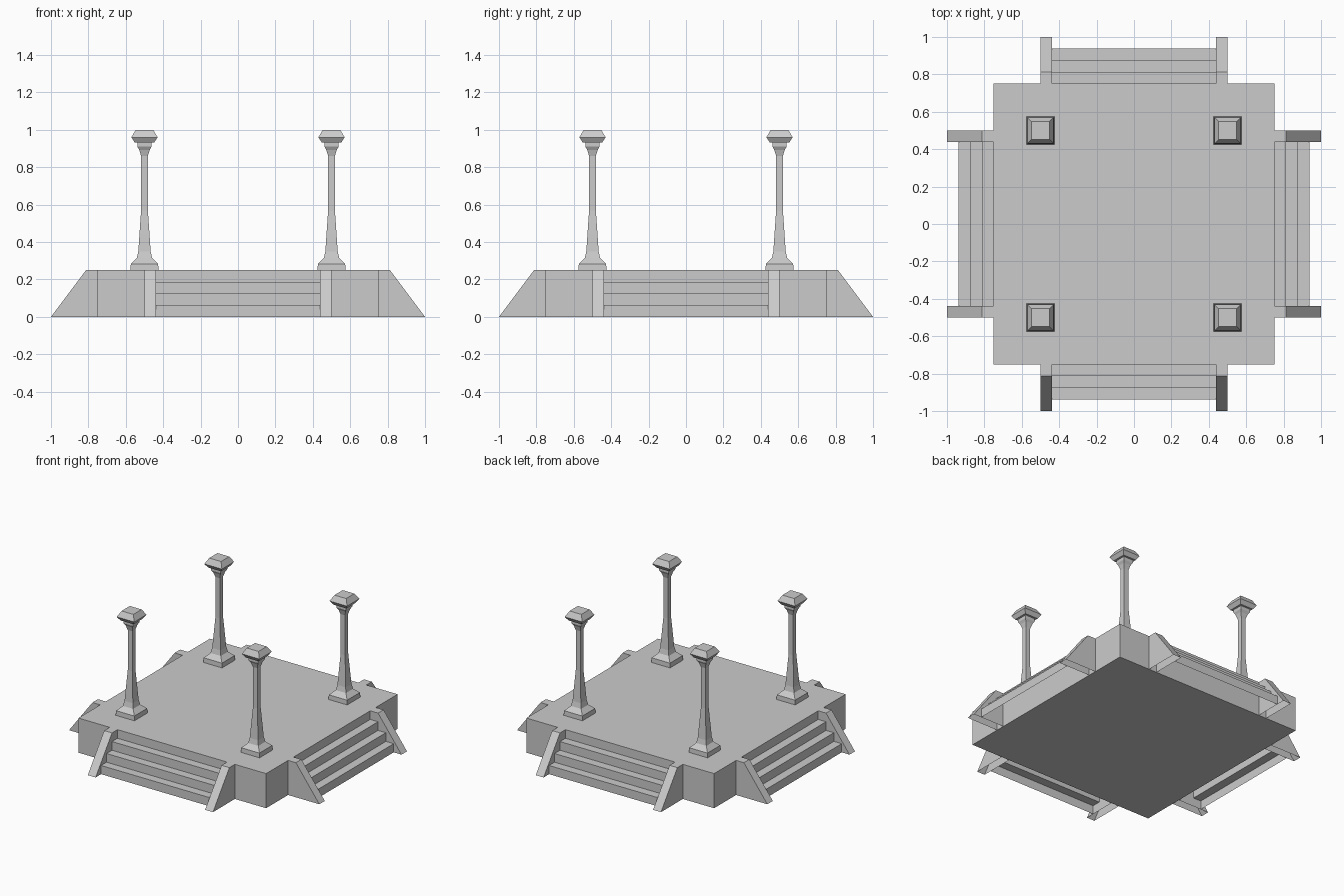
import bpy
import math

if "Cube" in bpy.data.objects:
    bpy.data.objects.remove(bpy.data.objects["Cube"])


def make_object(name, verts, faces, loc=(0, 0, 0), turn=0.0):
    mesh = bpy.data.meshes.new(name)
    mesh.from_pydata(verts, [], faces)
    mesh.update()
    ob = bpy.data.objects.new(name, mesh)
    ob.location = loc
    ob.rotation_euler.z = turn
    bpy.context.collection.objects.link(ob)
    return ob


def strip(path, y0, y1, close_to=None):
    """Sweep an open x-z path along y; close_to adds side walls down to that point."""
    pts = path + ([close_to] if close_to else [])
    n = len(pts)
    verts = [(x, y0, z) for x, z in pts] + [(x, y1, z) for x, z in pts]
    faces = [(i, i + n, i + n + 1, i + 1) for i in range(len(path) - 1)]
    if close_to:
        faces += [tuple(range(n)), tuple(reversed(range(n, 2 * n)))]
    return verts, faces


def square_lathe(profile):
    """Stack square rings of (half width, z) into a capped solid."""
    verts, faces = [], []
    for r, z in profile:
        verts += [(-r, -r, z), (r, -r, z), (r, r, z), (-r, r, z)]
    for k in range(len(profile) - 1):
        for i in range(4):
            a, b = 4 * k + i, 4 * k + (i + 1) % 4
            faces.append((a, b, b + 4, a + 4))
    top = 4 * (len(profile) - 1)
    faces += [(3, 2, 1, 0), (top, top + 1, top + 2, top + 3)]
    return verts, faces


# Main square platform
make_object("platform", *square_lathe([(0.75, 0), (0.75, 0.25)]))

# Three-step flights with sloped side walls, one per side, open underneath
steps = [(0.9375, 0)]
for i in range(3):
    x, z = 0.9375 - 0.0625 * i, 0.0625 * (i + 1)
    steps += [(x, z), (x - 0.0625, z)]
    if i < 2:
        continue
cheek = [(1.0, 0), (0.8125, 0.25), (0.75, 0.25)]
for k in range(4):
    turn = k * math.pi / 2
    make_object("stairs", *strip(steps, -0.4375, 0.4375), turn=turn)
    for y0 in (-0.5, 0.4375):
        make_object("stair_side_wall", *strip(cheek, y0, y0 + 0.0625, (0.75, 0)), turn=turn)

# Four square pillars with flared foot and stepped capital
pillar = [(0.075, 0.25), (0.073, 0.283), (0.041, 0.314), (0.033, 0.35),
          (0.027, 0.44), (0.018, 0.57), (0.018, 0.86), (0.028, 0.893),
          (0.038, 0.91), (0.038, 0.932), (0.052, 0.932), (0.07, 0.96), (0.047, 1.0)]
for sx in (-0.5, 0.5):
    for sy in (-0.5, 0.5):
        make_object("pillar", *square_lathe(pillar), loc=(sx, sy, 0))
